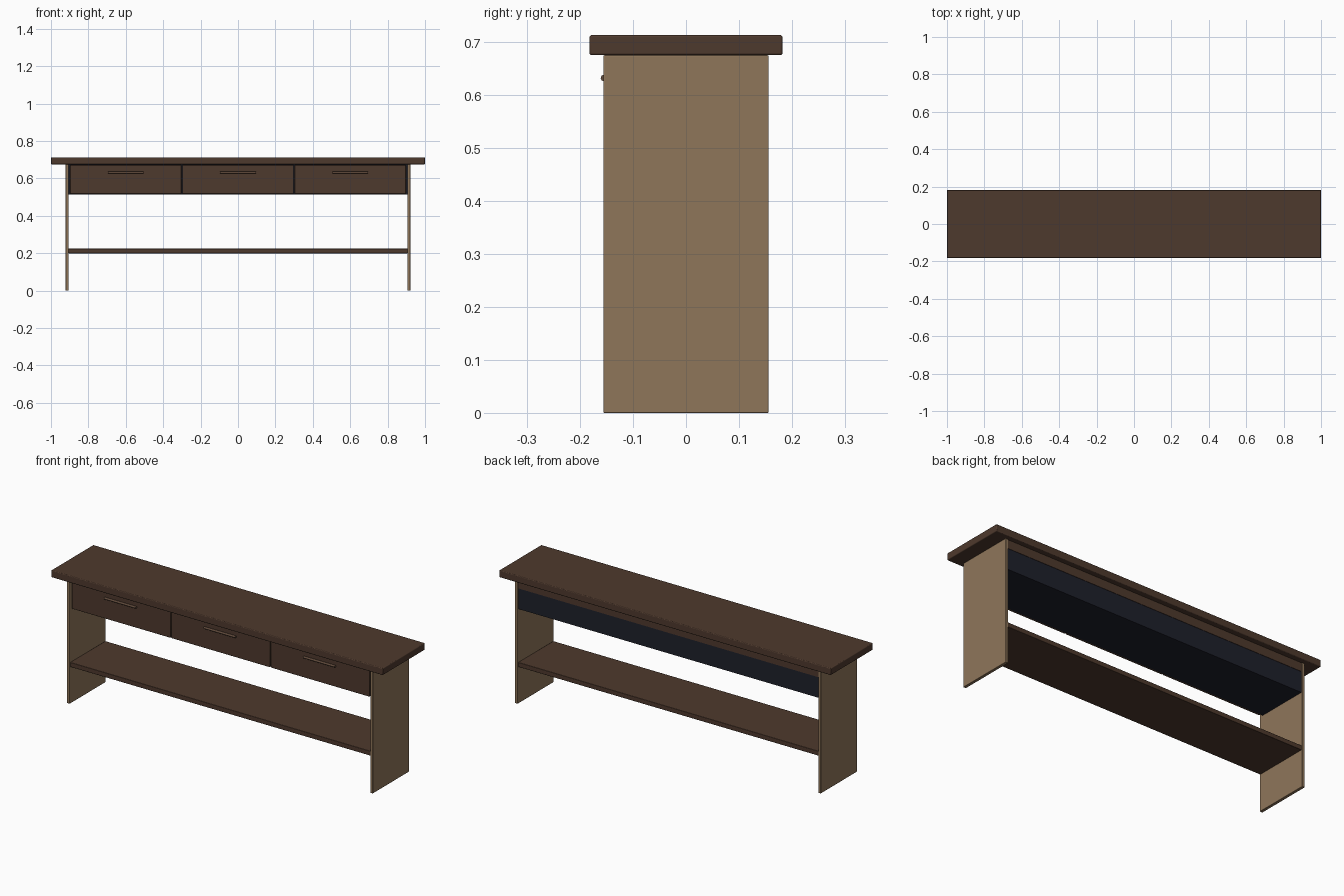
import bpy, math

if "Cube" in bpy.data.objects:
    bpy.data.objects.remove(bpy.data.objects["Cube"])


def material(name, rgb):
    m = bpy.data.materials.new(name)
    m.diffuse_color = (*rgb, 1)
    m.use_nodes = True
    m.node_tree.nodes["Principled BSDF"].inputs["Base Color"].default_value = m.diffuse_color
    return m


DARK = material("dark_walnut", (0.076, 0.041, 0.026))
LIGHT = material("light_oak", (0.275, 0.181, 0.102))
NAVY = material("dark_navy", (0.013, 0.0144, 0.024))
HANDLE = material("bronze_handle", (0.12, 0.07, 0.045))


def finish(ob, name, mat, bevel, segments):
    ob.name = name
    ob.data.materials.append(mat)
    if bevel:
        b = ob.modifiers.new("bevel", 'BEVEL')
        b.width = bevel
        b.segments = segments
        bpy.ops.object.shade_smooth_by_angle(angle=math.radians(30))
    return ob


def box(name, x, y, z, mat, bevel=0.0, segments=2):
    """Box from (min, max) ranges on each axis."""
    bpy.ops.mesh.primitive_cube_add(size=1)
    ob = bpy.context.object
    for v in ob.data.vertices:
        v.co = [r[0] if c < 0 else r[1] for c, r in zip(v.co, (x, y, z))]
    return finish(ob, name, mat, bevel, segments)


# Table top with softened edges
box("table_top", (-1, 1), (-0.182, 0.182), (0.675, 0.713), DARK, 0.004, 3)

# Slab legs
for side, s in (("left", -1), ("right", 1)):
    box(side + "_leg_panel", tuple(sorted((s * 0.906, s * 0.922))),
        (-0.156, 0.156), (0, 0.675), LIGHT, 0.002)

# Lower shelf
box("lower_shelf", (-0.906, 0.906), (-0.152, 0.152), (0.2, 0.225), DARK, 0.002)

# Drawer case and the rail behind it
box("drawer_case", (-0.906, 0.906), (-0.134, 0.15), (0.515, 0.675), NAVY)
box("back_rail", (-0.906, 0.906), (0.135, 0.152), (0.628, 0.675), DARK)

# Drawer fronts with bar handles
for i, cx in enumerate((-0.6, 0, 0.6), 1):
    box(f"drawer_front_{i}", (cx - 0.297, cx + 0.297), (-0.149, -0.134),
        (0.518, 0.671), DARK, 0.002)
    bpy.ops.mesh.primitive_cylinder_add(vertices=16, radius=0.006, depth=0.19,
                                        location=(cx, -0.155, 0.632),
                                        rotation=(0, math.pi / 2, 0))
    finish(bpy.context.object, f"drawer_handle_{i}", HANDLE, 0.0, 1)
    bpy.ops.object.shade_smooth_by_angle(angle=math.radians(30))
